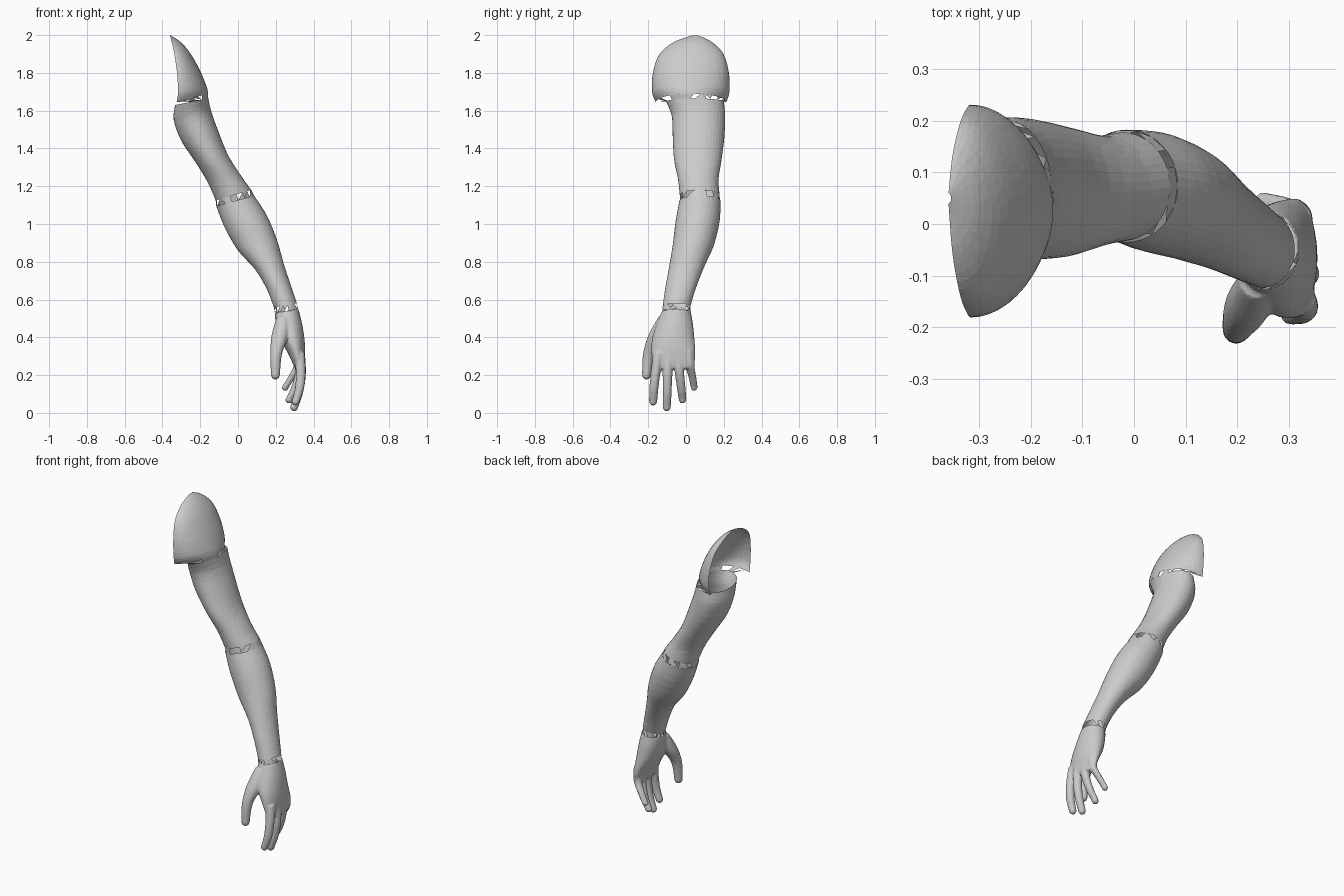
import bpy, bmesh, math, random
from mathutils import Vector

random.seed(4)
if "Cube" in bpy.data.objects:
    bpy.data.objects.remove(bpy.data.objects["Cube"])

grey = bpy.data.materials.new("plain grey")
grey.use_nodes = True
grey.diffuse_color = (0.6, 0.6, 0.6, 1)
grey.node_tree.nodes["Principled BSDF"].inputs["Base Color"].default_value = (0.6, 0.6, 0.6, 1)


def ring(row, sides, half=False):
    """Cross-section from an inner point, an outer point and a depth range."""
    x0, z0, x1, z1, y0, y1 = row
    pts = []
    for i in range(sides):
        if half:
            a = math.pi * (i / (sides - 1) - 0.5)
        else:
            a = 2 * math.pi * i / sides
        t = math.cos(a) if half else (1 + math.cos(a)) / 2
        y = (y0 + y1) / 2 + (y1 - y0) / 2 * math.sin(a)
        pts.append(Vector((x0 + (x1 - x0) * t, y, z0 + (z1 - z0) * t)))
    return pts


def smooth_rows(rows, steps):
    """Catmull-Rom interpolation between the given rows."""
    out = []
    for i in range(len(rows) - 1):
        p = [rows[max(0, min(len(rows) - 1, i + k))] for k in (-1, 0, 1, 2)]
        for s in range(steps):
            t = s / steps
            out.append([0.5 * (2 * b + (c - a) * t + (2 * a - 5 * b + 4 * c - d) * t * t
                               + (3 * b - a - 3 * c + d) * t ** 3) for a, b, c, d in zip(*p)])
    return out + [list(rows[-1])]


def skin(bm, rings, closed=True, caps=False):
    vs = [[bm.verts.new(p) for p in r] for r in rings]
    n = len(vs[0])
    for a, b in zip(vs, vs[1:]):
        for i in range(n if closed else n - 1):
            j = (i + 1) % n
            bm.faces.new((a[i], a[j], b[j], b[i]))
    if caps:
        bm.faces.new(vs[0])
        bm.faces.new(vs[-1])


def finish(bm, name, keep=None):
    bmesh.ops.recalc_face_normals(bm, faces=bm.faces)
    me = bpy.data.meshes.new(name)
    bm.to_mesh(me)
    bm.free()
    me.materials.append(grey)
    ob = bpy.data.objects.new(name, me)
    bpy.context.collection.objects.link(ob)
    if keep:
        ob.modifiers.new("facets", "DECIMATE").ratio = keep
    return ob


def loft(name, rows, half=False):
    bm = bmesh.new()
    skin(bm, [ring(r, 40, half) for r in smooth_rows(rows, 5)], not half)
    finish(bm, name, 0.4)


def seam(name, top, bottom, half=False):
    """Torn strip of triangles between two parts."""
    bm = bmesh.new()
    n = 18
    upper = ring(top, n, half)
    lower = ring(bottom, 2 * n - 1, False)
    if half:
        lower = ring(bottom, 2 * (n - 1), False)
        lower = lower[-(n // 2):] + lower[:n - n // 2]
    else:
        lower = ring(bottom, n)
    skin(bm, [upper, lower], not half)
    bmesh.ops.triangulate(bm, faces=bm.faces)
    torn = [f for f in bm.faces if random.random() < 0.35]
    bmesh.ops.delete(bm, geom=torn, context="FACES")
    finish(bm, name)


# Rows: inner x, inner z, outer x, outer z, back-to-front range
shoulder = [
    (-0.36, 2.0, -0.355, 1.998, 0.04, 0.06),
    (-0.352, 1.965, -0.30, 1.96, -0.06, 0.135),
    (-0.337, 1.90, -0.25, 1.90, -0.14, 0.198),
    (-0.323, 1.80, -0.20, 1.81, -0.175, 0.227),
    (-0.317, 1.70, -0.167, 1.73, -0.18, 0.23),
    (-0.325, 1.645, -0.157, 1.69, -0.16, 0.213)]
upper_arm = [
    (-0.333, 1.63, -0.157, 1.665, -0.105, 0.2),
    (-0.34, 1.55, -0.14, 1.59, -0.075, 0.207),
    (-0.30, 1.44, -0.10, 1.48, -0.07, 0.203),
    (-0.22, 1.32, -0.05, 1.36, -0.063, 0.188),
    (-0.16, 1.22, 0.02, 1.25, -0.042, 0.172),
    (-0.118, 1.125, 0.07, 1.18, -0.033, 0.178)]
forearm = [
    (-0.115, 1.095, 0.085, 1.15, -0.035, 0.183),
    (-0.07, 0.98, 0.15, 1.05, -0.055, 0.178),
    (0.0, 0.86, 0.205, 0.92, -0.07, 0.148),
    (0.09, 0.76, 0.245, 0.78, -0.09, 0.095),
    (0.15, 0.66, 0.285, 0.66, -0.11, 0.052),
    (0.19, 0.56, 0.312, 0.58, -0.123, 0.025)]
palm = [
    (0.195, 0.53, 0.32, 0.55, -0.127, 0.025),
    (0.20, 0.47, 0.34, 0.47, -0.155, 0.037),
    (0.222, 0.39, 0.352, 0.39, -0.18, 0.045),
    (0.262, 0.32, 0.356, 0.32, -0.183, 0.05),
    (0.295, 0.25, 0.352, 0.25, -0.175, 0.045),
    (0.305, 0.23, 0.345, 0.235, -0.16, 0.035)]

loft("shoulder_shell", shoulder, True)
loft("upper_arm", upper_arm)
loft("forearm", forearm)
seam("shoulder_seam", shoulder[-1], upper_arm[0], True)
seam("elbow_seam", upper_arm[-1], forearm[0])
seam("wrist_seam", forearm[-1], palm[0])

# Hand: palm and digits fused into one skin
digits = {  # points: x, y, z, radius
    "thumb": [(0.24, -0.11, 0.51, 0.035), (0.222, -0.155, 0.41, 0.045),
              (0.202, -0.197, 0.31, 0.031), (0.198, -0.209, 0.2, 0.024)],
    "index": [(0.325, -0.145, 0.32, 0.028), (0.332, -0.16, 0.22, 0.026),
              (0.326, -0.17, 0.13, 0.024), (0.305, -0.174, 0.06, 0.022)],
    "middle": [(0.327, -0.09, 0.32, 0.028), (0.334, -0.097, 0.21, 0.026),
               (0.322, -0.1, 0.11, 0.024), (0.297, -0.102, 0.03, 0.022)],
    "ring": [(0.325, -0.04, 0.32, 0.028), (0.328, -0.035, 0.22, 0.025),
             (0.302, -0.025, 0.13, 0.023), (0.27, -0.018, 0.07, 0.021)],
    "little": [(0.32, 0.01, 0.33, 0.027), (0.318, 0.02, 0.25, 0.024),
               (0.285, 0.034, 0.19, 0.021), (0.25, 0.043, 0.135, 0.019)]}
bm = bmesh.new()
skin(bm, [ring(r, 32) for r in smooth_rows(palm, 4)], caps=True)
for path in digits.values():
    x, y, z, r = path[-1]
    tip = [(x, y, z - 0.6 * r, 0.8 * r), (x, y, z - r, 0.25 * r)]
    rows = [(x - r, z, x + r, z, y - r, y + r) for x, y, z, r in smooth_rows(path, 4) + tip]
    skin(bm, [ring(r, 16) for r in rows], caps=True)
hand = finish(bm, "hand")
fuse = hand.modifiers.new("fuse", "REMESH")
fuse.mode = "VOXEL"
fuse.voxel_size = 0.006
soften = hand.modifiers.new("soften", "SMOOTH")
soften.iterations = 4
hand.modifiers.new("facets", "DECIMATE").ratio = 0.3
